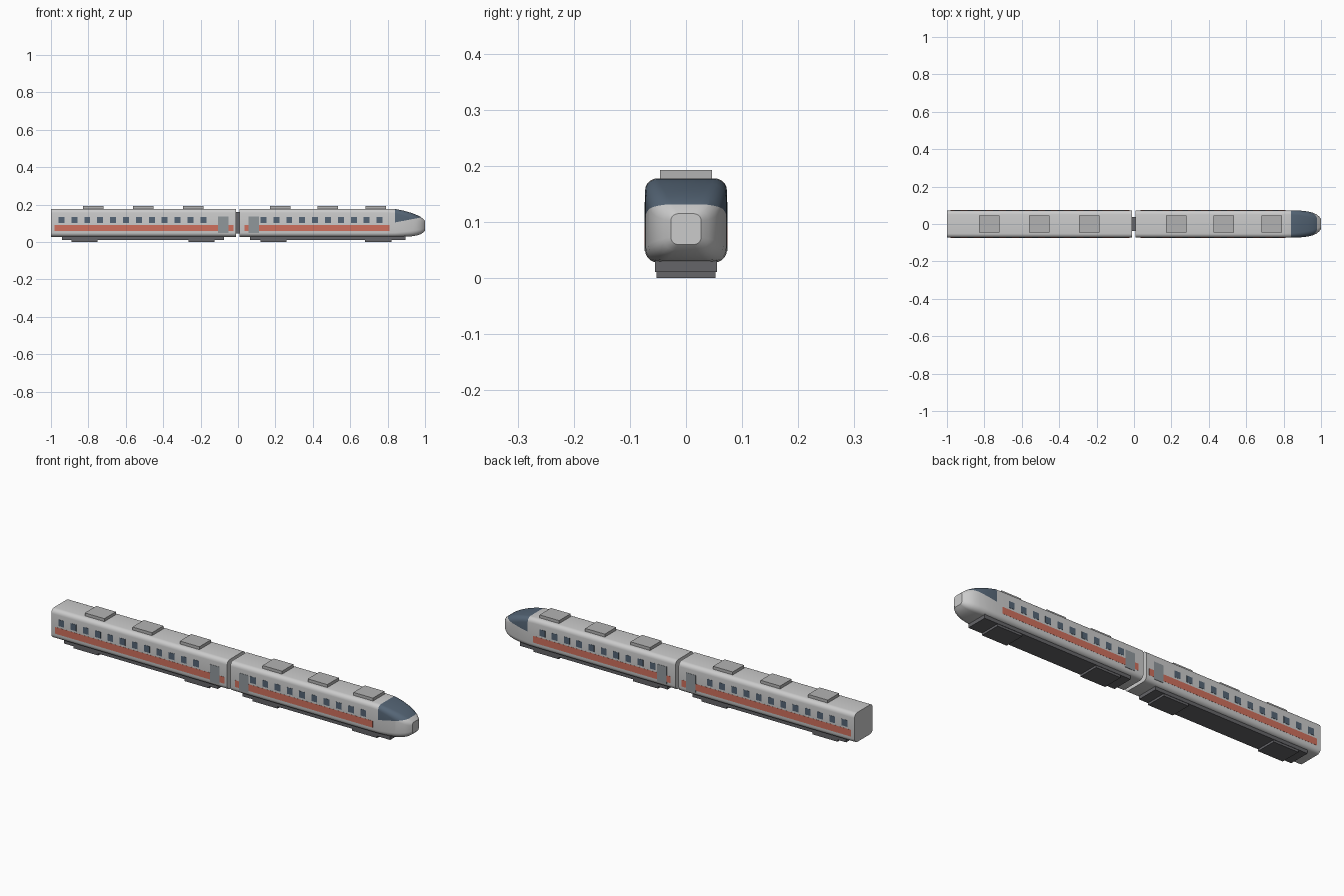
import bpy, bmesh, math
from mathutils import Vector, Matrix

if "Cube" in bpy.data.objects:
    bpy.data.objects.remove(bpy.data.objects["Cube"])


def material(name, rgb):
    m = bpy.data.materials.new(name)
    m.diffuse_color = (*rgb, 1)
    m.use_nodes = True
    m.node_tree.nodes["Principled BSDF"].inputs["Base Color"].default_value = m.diffuse_color
    return m


GREY = material("body_grey", (0.56, 0.56, 0.55))
GLASS = material("dark_glass", (0.09, 0.13, 0.18))
RED = material("stripe_red", (0.62, 0.16, 0.11))
DOOR = material("door_grey", (0.28, 0.31, 0.33))
DARK = material("underframe_dark", (0.13, 0.13, 0.14))
ROOF = material("roof_unit_grey", (0.45, 0.45, 0.45))


def finish(name, bm, mats):
    bmesh.ops.recalc_face_normals(bm, faces=bm.faces)
    me = bpy.data.meshes.new(name)
    bm.to_mesh(me)
    bm.free()
    for m in mats:
        me.materials.append(m)
    ob = bpy.data.objects.new(name, me)
    bpy.context.collection.objects.link(ob)
    return ob


def boxes(name, spans, mat):
    """One object made of boxes given as (x0, x1, y0, y1, z0, z1)."""
    bm = bmesh.new()
    for x0, x1, y0, y1, z0, z1 in spans:
        mtx = Matrix.Translation(((x0 + x1) / 2, (y0 + y1) / 2, (z0 + z1) / 2))
        mtx = mtx @ Matrix.Diagonal((x1 - x0, y1 - y0, z1 - z0, 1))
        bmesh.ops.create_cube(bm, size=1, matrix=mtx)
    return finish(name, bm, [mat])


def both_sides(spans, depth):
    """Thin side panels given as (x0, x1, z0, z1), mirrored in y."""
    return [(x0, x1, *sorted((s * 0.071, s * (0.073 + depth))), z0, z1)
            for x0, x1, z0, z1 in spans for s in (-1, 1)]


def ring(x, hw, zb, zt, r, seg=5):
    """Rounded rectangle cross-section."""
    pts = []
    for k, (sy, cz) in enumerate(((1, zt - r), (-1, zt - r), (-1, zb + r), (1, zb + r))):
        for i in range(seg + 1):
            a = math.pi / 2 * (k + i / seg)
            pts.append(Vector((x, sy * (hw - r) + r * math.cos(a), cz + r * math.sin(a))))
    return pts


def car_body(name, sections, nose=False):
    bm = bmesh.new()
    loops = [[bm.verts.new(p) for p in ring(*s)] for s in sections]
    n = len(loops[0])
    for a, b in zip(loops, loops[1:]):
        for i in range(n):
            bm.faces.new((a[i], a[(i + 1) % n], b[(i + 1) % n], b[i]))
    bm.faces.new(loops[0])
    bm.faces.new(loops[-1])
    if nose:
        # wraparound windscreen: cut the nose with a slanted plane and colour above it
        normal, point = Vector((-0.19, 0, 1)), Vector((0.84, 0, 0.105))
        faces = [f for f in bm.faces if 0.84 < f.calc_center_median().x < 0.995]
        geom = set(faces) | {e for f in faces for e in f.edges} | {v for f in faces for v in f.verts}
        bmesh.ops.bisect_plane(bm, geom=list(geom), plane_co=point, plane_no=normal)
        for f in bm.faces:
            c = f.calc_center_median()
            if 0.84 < c.x < 0.985 and (c - point).dot(normal) > 0:
                f.material_index = 1
    ob = finish(name, bm, [GREY, GLASS])
    bpy.ops.object.select_all(action='DESELECT')
    ob.select_set(True)
    bpy.context.view_layer.objects.active = ob
    bpy.ops.object.shade_smooth_by_angle(angle=math.radians(32))


# Car bodies
full = (0.073, 0.028, 0.178, 0.022)
car_body("rear_car_body", [(-1.0, *full), (-0.01, *full)])
car_body("front_car_body", [
    (0.008, *full), (0.80, *full), (0.84, 0.073, 0.028, 0.177, 0.023),
    (0.885, 0.072, 0.029, 0.168, 0.026), (0.93, 0.067, 0.031, 0.155, 0.029),
    (0.955, 0.061, 0.035, 0.145, 0.029), (0.975, 0.052, 0.041, 0.135, 0.026),
    (0.99, 0.040, 0.050, 0.124, 0.020), (1.0, 0.027, 0.060, 0.115, 0.013)], nose=True)

# Gangway between the cars
boxes("gangway", [(-0.015, 0.013, -0.038, 0.038, 0.045, 0.160)], DARK)

# Per-car fittings
cars = {
    "rear": dict(stripe=(-0.98, -0.025), door=(-0.106, -0.052), win=(-0.944, 12),
                 roof=(-0.775, -0.507, -0.24), frame=(-0.94, -0.075), bogie=(-0.82, -0.195)),
    "front": dict(stripe=(0.035, 0.81), door=(0.057, 0.111), win=(0.136, 10),
                  roof=(0.225, 0.48, 0.737), frame=(0.065, 0.895), bogie=(0.19, 0.75)),
}
for car, c in cars.items():
    # Side stripe, doors and windows
    boxes(car + "_stripes", both_sides([(*c["stripe"], 0.058, 0.092)], 0.0006), RED)
    boxes(car + "_doors", both_sides([(*c["door"], 0.048, 0.136)], 0.0014), DOOR)
    x, count = c["win"]
    boxes(car + "_windows", both_sides(
        [(x + i * 0.069 - 0.016, x + i * 0.069 + 0.016, 0.102, 0.135) for i in range(count)],
        0.001), GLASS)
    # Roof equipment
    boxes(car + "_roof_units",
          [(x - 0.055, x + 0.055, -0.046, 0.046, 0.172, 0.193) for x in c["roof"]], ROOF)
    # Underframe skirt and bogies
    boxes(car + "_underframe", [(*c["frame"], -0.055, 0.055, 0.011, 0.034)], DARK)
    boxes(car + "_bogies",
          [(x - 0.07, x + 0.07, -0.053, 0.053, 0.0, 0.02) for x in c["bogie"]], DARK)
